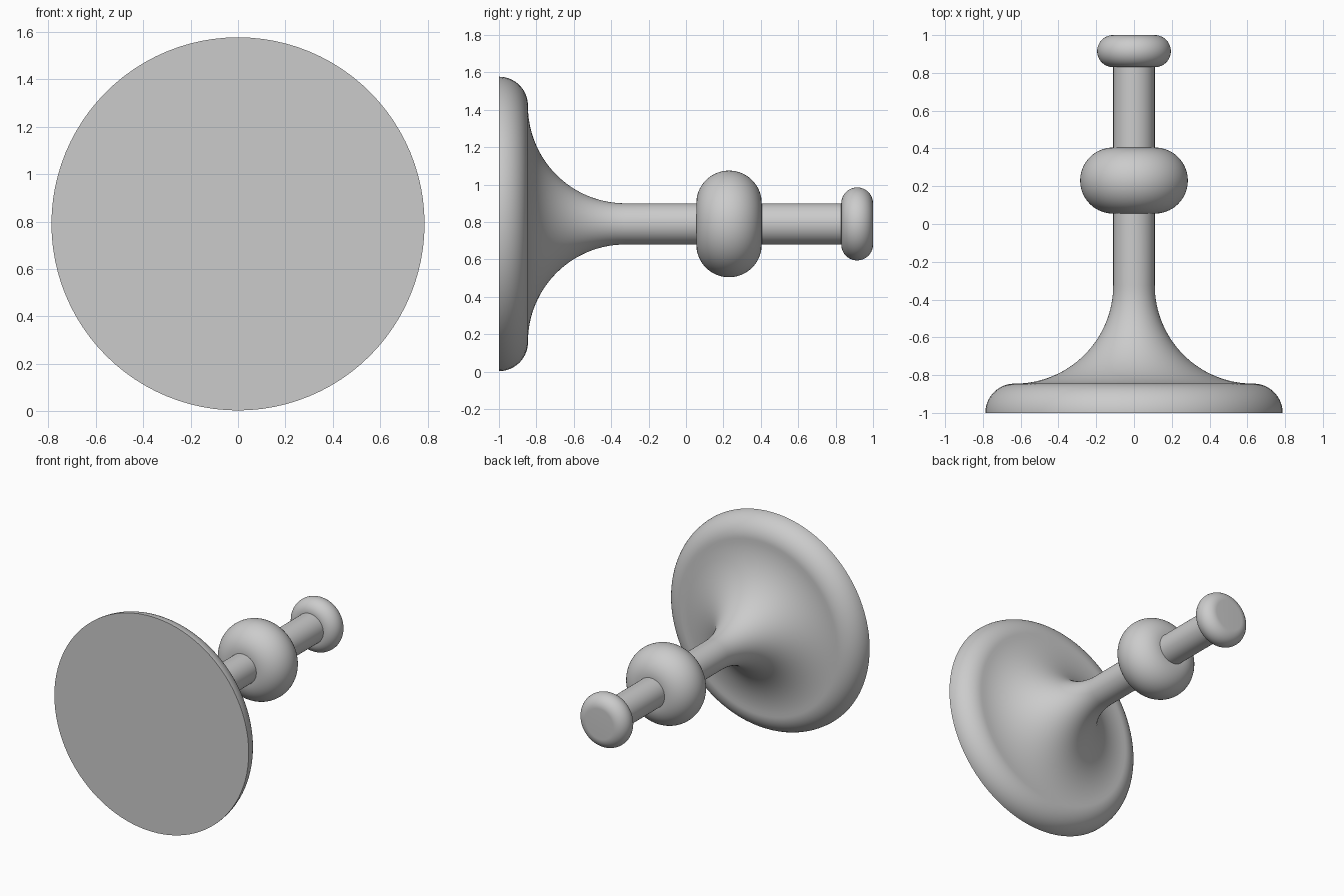
import bpy, bmesh, math
from mathutils import Matrix, Vector

if "Cube" in bpy.data.objects:
    bpy.data.objects.remove(bpy.data.objects["Cube"], do_unlink=True)

AXIS_Z = 0.79     # height of the turning axis
STEM_R = 0.11
SEGMENTS = 96

grey = bpy.data.materials.new("light grey")
grey.use_nodes = True
COLOUR = (0.6, 0.6, 0.6, 1)
grey.diffuse_color = COLOUR
grey.node_tree.nodes["Principled BSDF"].inputs["Base Color"].default_value = COLOUR


def arc(radius, along, size, start, end, steps=20):
    """Profile arc; angle 0 points outward, 90 points along the axis."""
    angles = [math.radians(start + (end - start) * i / steps) for i in range(steps + 1)]
    return [(radius + size * math.cos(a), along + size * math.sin(a)) for a in angles]


def lathe(name, profile):
    """Turn (radius, y) points around the lengthwise axis."""
    bm = bmesh.new()
    verts = [bm.verts.new((r, y, 0)) for r, y in profile]
    edges = [bm.edges.new(pair) for pair in zip(verts, verts[1:])]
    bmesh.ops.spin(bm, geom=verts + edges, cent=(0, 0, 0), axis=(0, 1, 0),
                   angle=math.tau, steps=SEGMENTS, use_merge=True)
    bmesh.ops.remove_doubles(bm, verts=bm.verts, dist=0.0001)
    bmesh.ops.recalc_face_normals(bm, faces=bm.faces)
    # Open tubes need their walls to face away from the axis
    wall = max(bm.faces, key=lambda f: Vector((f.calc_center_median().x, 0, f.calc_center_median().z)).length)
    centre = wall.calc_center_median()
    if wall.normal.x * centre.x + wall.normal.z * centre.z < 0:
        bmesh.ops.reverse_faces(bm, faces=bm.faces)
    bmesh.ops.translate(bm, verts=bm.verts, vec=(0, 0, AXIS_Z))
    mesh = bpy.data.meshes.new(name)
    bm.to_mesh(mesh)
    bm.free()
    mesh.materials.append(grey)
    obj = bpy.data.objects.new(name, mesh)
    bpy.context.collection.objects.link(obj)
    bpy.ops.object.select_all(action='DESELECT')
    obj.select_set(True)
    bpy.context.view_layer.objects.active = obj
    bpy.ops.object.shade_smooth_by_angle(angle=math.radians(35))
    return obj


# Flat-faced base with rounded rim, sweeping up a concave flare into the stem
lathe("flared_base",
      [(0, -1)]
      + arc(0.632, -1, 0.155, 0, 90)
      + arc(0.63, -0.325, 0.52, 270, 180, 32)[1:]
      + [(STEM_R, 0.055)])

# Bulging collar around the middle of the stem
lathe("collar", arc(STEM_R, 0.23, 0.175, -90, 90, 40))

# Straight stem between collar and end knob
lathe("upper_stem", [(STEM_R, 0.405), (STEM_R, 0.83)])

# Rounded end knob with a flat tip
lathe("end_knob", arc(STEM_R, 0.915, 0.085, -90, 90, 32) + [(0, 1)])
